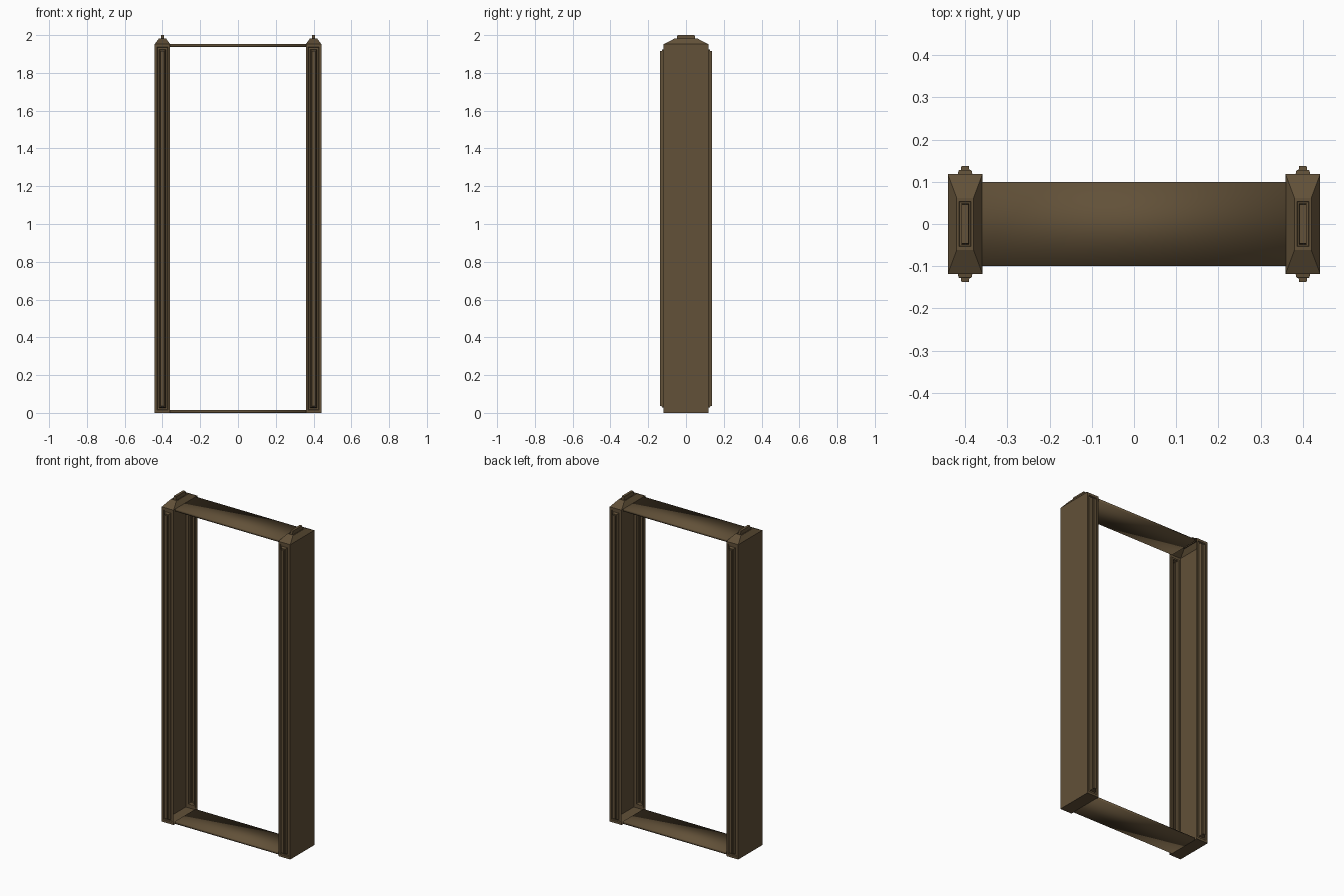
import bpy
import bmesh

if "Cube" in bpy.data.objects:
    bpy.data.objects.remove(bpy.data.objects["Cube"])

bronze = bpy.data.materials.new("dark_bronze")
bronze.diffuse_color = (0.122, 0.082, 0.040, 1)
bronze.use_nodes = True
bronze.node_tree.nodes["Principled BSDF"].inputs["Base Color"].default_value = bronze.diffuse_color


def loft(name, layers, place, smooth=False, start=True, end=True, skip=()):
    """Stack rectangles (half_a, half_b, height); place maps (a, b, h) to the world.
    start/end close the stack, skip leaves out (layer, side) faces."""
    bm = bmesh.new()
    rings = []
    for a, b, h in layers:
        rings.append([bm.verts.new(place(x, y, h))
                      for x, y in ((-a, -b), (a, -b), (a, b), (-a, b))])
    if start:
        bm.faces.new(rings[0][::-1])
    if end:
        bm.faces.new(rings[-1])
    for k, (low, high) in enumerate(zip(rings, rings[1:])):
        for i in range(4):
            if (k, i) not in skip:
                j = (i + 1) % 4
                bm.faces.new((low[i], low[j], high[j], high[i]))
    # flip when the placement mirrors the stack
    o, x, y, z = (place(*p) for p in ((0, 0, 0), (1, 0, 0), (0, 1, 0), (0, 0, 1)))
    u, v, w = ([q - p for p, q in zip(o, e)] for e in (x, y, z))
    det = (u[0] * (v[1] * w[2] - v[2] * w[1]) - u[1] * (v[0] * w[2] - v[2] * w[0])
           + u[2] * (v[0] * w[1] - v[1] * w[0]))
    if det < 0:
        bmesh.ops.reverse_faces(bm, faces=bm.faces[:])
    for f in bm.faces:
        f.smooth = smooth
    mesh = bpy.data.meshes.new(name)
    bm.to_mesh(mesh)
    bm.free()
    mesh.materials.append(bronze)
    obj = bpy.data.objects.new(name, mesh)
    bpy.context.collection.objects.link(obj)
    return obj


# post wall: flat rim, shallow recess, then a two-step hollow rib
wall = [(0.041, 0.976, 0.0), (0.030, 0.961, 0.0), (0.027, 0.958, -0.006),
        (0.018, 0.949, -0.006), (0.016, 0.947, 0.007), (0.014, 0.945, 0.010),
        (0.010, 0.941, 0.010), (0.009, 0.940, 0.019)]

# cap top: narrow groove around an upright fin
fin = [(0.020, 0.062, 0.0), (0.014, 0.053, 0.0), (0.013, 0.052, -0.005),
       (0.009, 0.048, -0.005), (0.008, 0.046, 0.019)]

for side, sx in (("left", -1), ("right", 1)):
    cx = 0.40 * sx
    inner = 1 if sx < 0 else 3

    # post shell with sloped cap, open towards the doorway
    loft(side + "_post",
         [(0.041, 0.118, 0.0), (0.041, 0.118, 1.952), (0.020, 0.062, 1.981)],
         lambda a, b, h: (cx + a, b, h), end=False,
         skip=((0, 0), (0, 2), (0, inner)))

    # cap top with fin
    loft(side + "_cap_fin", fin,
         lambda a, b, h: (cx + a, b, 1.981 + h), start=False)

    # moulded front and back walls
    for face, sy in (("front", -1), ("back", 1)):
        loft(f"{side}_{face}_wall", wall,
             lambda a, b, h: (cx + a, sy * (0.118 + h), 0.976 + b), start=False)

# thin smooth-shaded boards joining the posts
for name, z in (("threshold_board", 0.0), ("lintel_board", 1.938)):
    loft(name, [(0.362, 0.10, 0.0), (0.362, 0.10, 0.015)],
         lambda a, b, h: (-a, -b, z + h), smooth=True)
